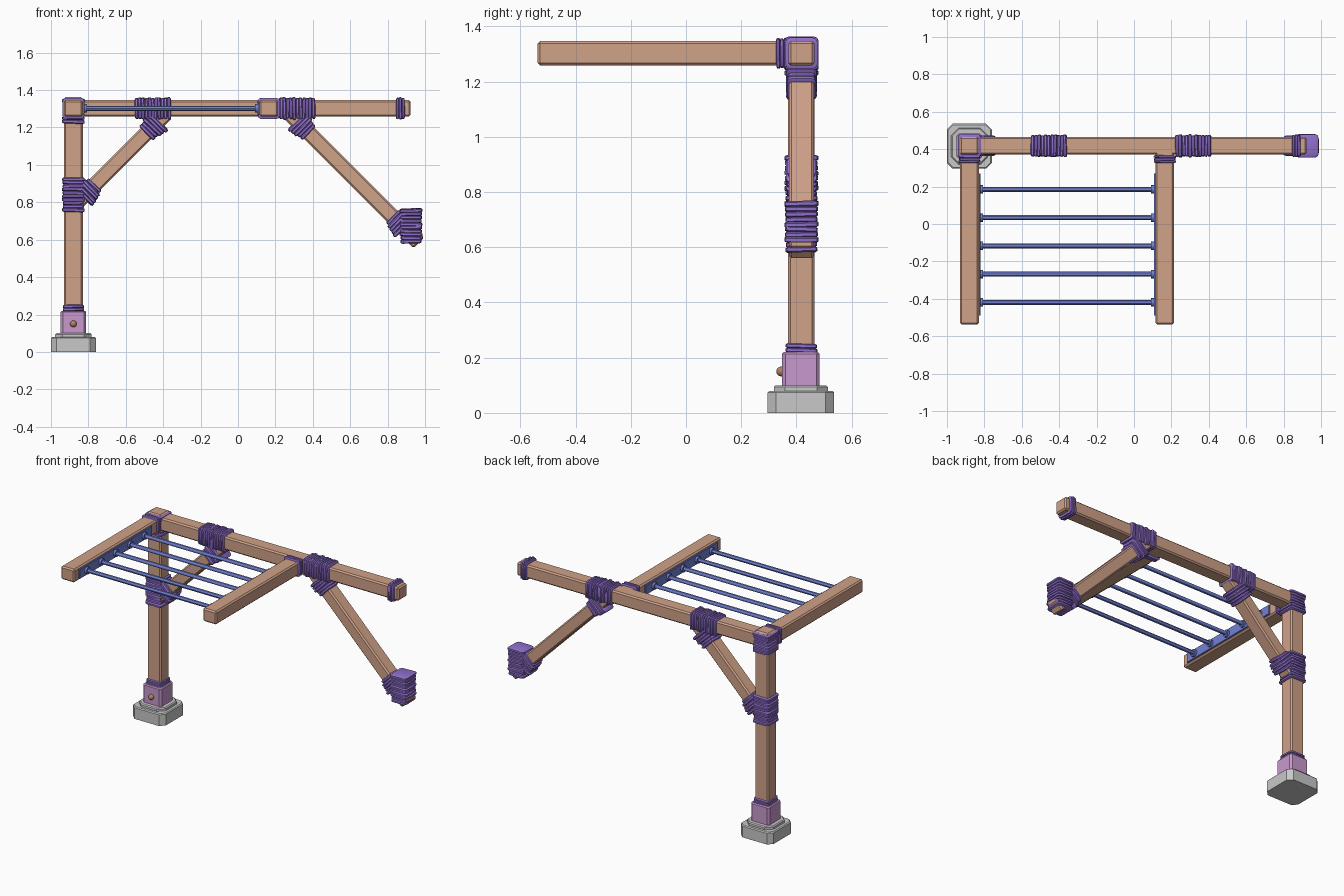
import bpy, bmesh, math, random
from mathutils import Vector, Matrix

random.seed(4)
cube = bpy.data.objects.get("Cube")
if cube:
    bpy.data.objects.remove(cube, do_unlink=True)


def material(name, r, g, b):
    m = bpy.data.materials.new(name)
    m.use_nodes = True
    m.diffuse_color = (r, g, b, 1)
    m.node_tree.nodes["Principled BSDF"].inputs["Base Color"].default_value = (r, g, b, 1)
    return m


wood = material("tan wood", 0.63, 0.36, 0.25)
rope = material("purple rope", 0.28, 0.16, 0.61)
blue = material("blue metal", 0.17, 0.22, 0.65)
pink = material("pink sleeve", 0.58, 0.32, 0.61)
stone = material("grey stone", 0.58, 0.58, 0.58)
bolt_mat = material("brown bolt", 0.45, 0.22, 0.12)

Y = 0.418          # depth line of the main frame
POST_X = -0.88
BEAM_Z = 1.302


def finish(bm, name, mat, angle=30):
    bmesh.ops.recalc_face_normals(bm, faces=bm.faces[:])
    me = bpy.data.meshes.new(name)
    bm.to_mesh(me)
    bm.free()
    me.materials.append(mat)
    ob = bpy.data.objects.new(name, me)
    bpy.context.collection.objects.link(ob)
    bpy.ops.object.select_all(action='DESELECT')
    ob.select_set(True)
    bpy.context.view_layer.objects.active = ob
    bpy.ops.object.shade_smooth_by_angle(angle=math.radians(angle))
    return ob


def frame(a, b):
    """Rotation whose z axis runs from a to b, and whose y axis stays level with depth."""
    d = (b - a).normalized()
    v = Vector((0, 0, 1)) if abs(d.y) > 0.9 else Vector((0, 1, 0))
    u = v.cross(d).normalized()
    return Matrix((u, v, d)).transposed().to_4x4()


def timber(name, a, b, w, h, mat=wood, bevel=0.009):
    """Bevelled bar from a to b; w is across, h along depth (or height)."""
    a, b = Vector(a), Vector(b)
    bm = bmesh.new()
    bmesh.ops.create_cube(bm, size=1)
    bmesh.ops.scale(bm, vec=(w, h, (b - a).length), verts=bm.verts)
    bmesh.ops.bevel(bm, geom=bm.edges[:], offset=bevel, segments=1, affect='EDGES')
    bm.transform(Matrix.Translation((a + b) / 2) @ frame(a, b))
    return finish(bm, name, mat)


def rod(name, a, b, r, mat, sides=12):
    a, b = Vector(a), Vector(b)
    bm = bmesh.new()
    bmesh.ops.create_cone(bm, cap_ends=True, segments=sides, radius1=r, radius2=r,
                          depth=(b - a).length)
    bm.transform(Matrix.Translation((a + b) / 2) @ frame(a, b))
    return finish(bm, name, mat)


def rounded_rect(hw, hh, r):
    pts = []
    for k, (sx, sy) in enumerate(((1, 1), (-1, 1), (-1, -1), (1, -1))):
        for i in range(3):
            t = math.pi / 2 * (k + i / 2)
            pts.append((sx * (hw - r) + r * math.cos(t), sy * (hh - r) + r * math.sin(t)))
    return pts


def wrap(name, a, b, turns, hw=0.059, hh=0.060, flare=0.0, tilt=0.035):
    """Stack of slightly uneven rope turns from a to b, widening by flare towards b."""
    a, b = Vector(a), Vector(b)
    step = (b - a).length / turns
    bm = bmesh.new()
    rot = frame(a, b)
    for i in range(turns):
        at = a + (b - a) * ((i + 0.5) / turns)
        grow = random.uniform(-0.003, 0.003)
        lean = Matrix.Rotation(random.uniform(-tilt, tilt), 4, 'X') @ \
            Matrix.Rotation(random.uniform(-tilt, tilt), 4, 'Y')
        mat = Matrix.Translation(at) @ rot @ lean
        loops = []
        for z, inset in ((-0.58, 0.009), (-0.3, 0.001), (0.3, 0.001), (0.58, 0.009)):
            out = grow - inset
            pts = rounded_rect(hw + out + flare * (i + 0.5) / turns, hh + out, 0.016)
            loops.append([bm.verts.new(mat @ Vector((x, y, z * step))) for x, y in pts])
        for lo, hi in zip(loops, loops[1:]):
            for j in range(len(lo)):
                k = (j + 1) % len(lo)
                bm.faces.new((lo[j], lo[k], hi[k], hi[j]))
        bm.faces.new(loops[0])
        bm.faces.new(loops[-1])
    return finish(bm, name, rope, 40)


def slab(name, width, z0, z1, corner, mat):
    """Square block around the post with cut corners and a softened rim."""
    bm = bmesh.new()
    bmesh.ops.create_cube(bm, size=1)
    bmesh.ops.scale(bm, vec=(width, width, z1 - z0), verts=bm.verts)
    upright = [e for e in bm.edges if abs(e.verts[0].co.z - e.verts[1].co.z) > 0.001]
    bmesh.ops.bevel(bm, geom=upright, offset=corner, segments=1, affect='EDGES')
    top = [e for e in bm.edges if all(v.co.z > 0 for v in e.verts)]
    bmesh.ops.bevel(bm, geom=top, offset=0.006, segments=1, affect='EDGES')
    bmesh.ops.translate(bm, vec=(POST_X, Y - 0.002, (z0 + z1) / 2), verts=bm.verts)
    return finish(bm, name, mat)


# Footing, sleeve and bolt
slab("foot_base", 0.24, 0, 0.08, 0.03, stone)
slab("foot_step", 0.195, 0.07, 0.1, 0.04, stone)
slab("post_sleeve", 0.136, 0.1, 0.22, 0.012, pink)
bm = bmesh.new()
bmesh.ops.create_uvsphere(bm, u_segments=12, v_segments=8, radius=0.018)
bmesh.ops.translate(bm, vec=(POST_X, 0.345, 0.15), verts=bm.verts)
finish(bm, "sleeve_bolt", bolt_mat, 60)

# Post, main beam and diagonal braces
timber("post", (POST_X, Y, 0.1), (POST_X, Y, 1.362), 0.1, 0.096)
timber("main_beam", (POST_X, Y, BEAM_Z), (0.922, Y, BEAM_Z), 0.088, 0.094)
timber("left_brace", (-0.86, Y, 0.8), (-0.38, Y, 1.28), 0.08, 0.09)
timber("right_brace", (0.265, Y, 1.285), (0.967, Y, 0.583), 0.08, 0.09)

# Rope on the post
wrap("post_rope_low", (POST_X, Y, 0.218), (POST_X, Y, 0.25), 2)
wrap("post_rope_middle", (POST_X, Y, 0.75), (POST_X, Y, 0.932), 10)
wrap("post_rope_top", (POST_X, Y, 1.222), (POST_X, Y, 1.352), 7)

# Rope on the beam, and the hanging lashing at the free brace end
wrap("beam_rope_left", (-0.55, Y, BEAM_Z), (-0.36, Y, BEAM_Z), 11)
wrap("beam_rope_middle", (0.222, Y, BEAM_Z), (0.412, Y, BEAM_Z), 11)
wrap("beam_rope_end", (0.846, Y, BEAM_Z), (0.89, Y, BEAM_Z), 3, tilt=0.02)
wrap("hanging_rope", (0.925, Y, 0.582), (0.925, Y, 0.765), 10)

# Rope at both ends of each brace, flaring towards the joint
wrap("left_brace_rope_top", (-0.49, Y, 1.17), (-0.425, Y, 1.235), 5, 0.05, 0.054, 0.025)
wrap("left_brace_rope_low", (-0.765, Y, 0.895), (-0.83, Y, 0.83), 5, 0.05, 0.054, 0.025)
wrap("right_brace_rope_top", (0.38, Y, 1.17), (0.315, Y, 1.235), 5, 0.05, 0.054, 0.025)
wrap("right_brace_rope_low", (0.825, Y, 0.725), (0.89, Y, 0.66), 5, 0.05, 0.054, 0.025)

# Ladder rails with their lashings and mounting strips
for side, x, inward in (("left", POST_X, 1), ("right", 0.165, -1)):
    timber(side + "_rail", (x, -0.537, BEAM_Z), (x, 0.4, BEAM_Z), 0.1, 0.088)
    wrap(side + "_rail_rope", (x, 0.328, BEAM_Z), (x, 0.366, BEAM_Z), 3, 0.058, 0.054, tilt=0.02)
    sx = x + inward * 0.052
    timber(side + "_mounting_strip", (sx, -0.49, BEAM_Z), (sx, 0.27, BEAM_Z),
           0.014, 0.064, blue, 0.002)

# Rungs with end collars
for i in range(5):
    y = 0.185 - i * 0.151
    rod(f"rung_{i + 1}", (-0.83, y, BEAM_Z), (0.115, y, BEAM_Z), 0.013, blue)
    for side, x in (("left", -0.815), ("right", 0.1)):
        rod(f"rung_{i + 1}_{side}_collar", (x - 0.008, y, BEAM_Z), (x + 0.008, y, BEAM_Z), 0.023, blue)
